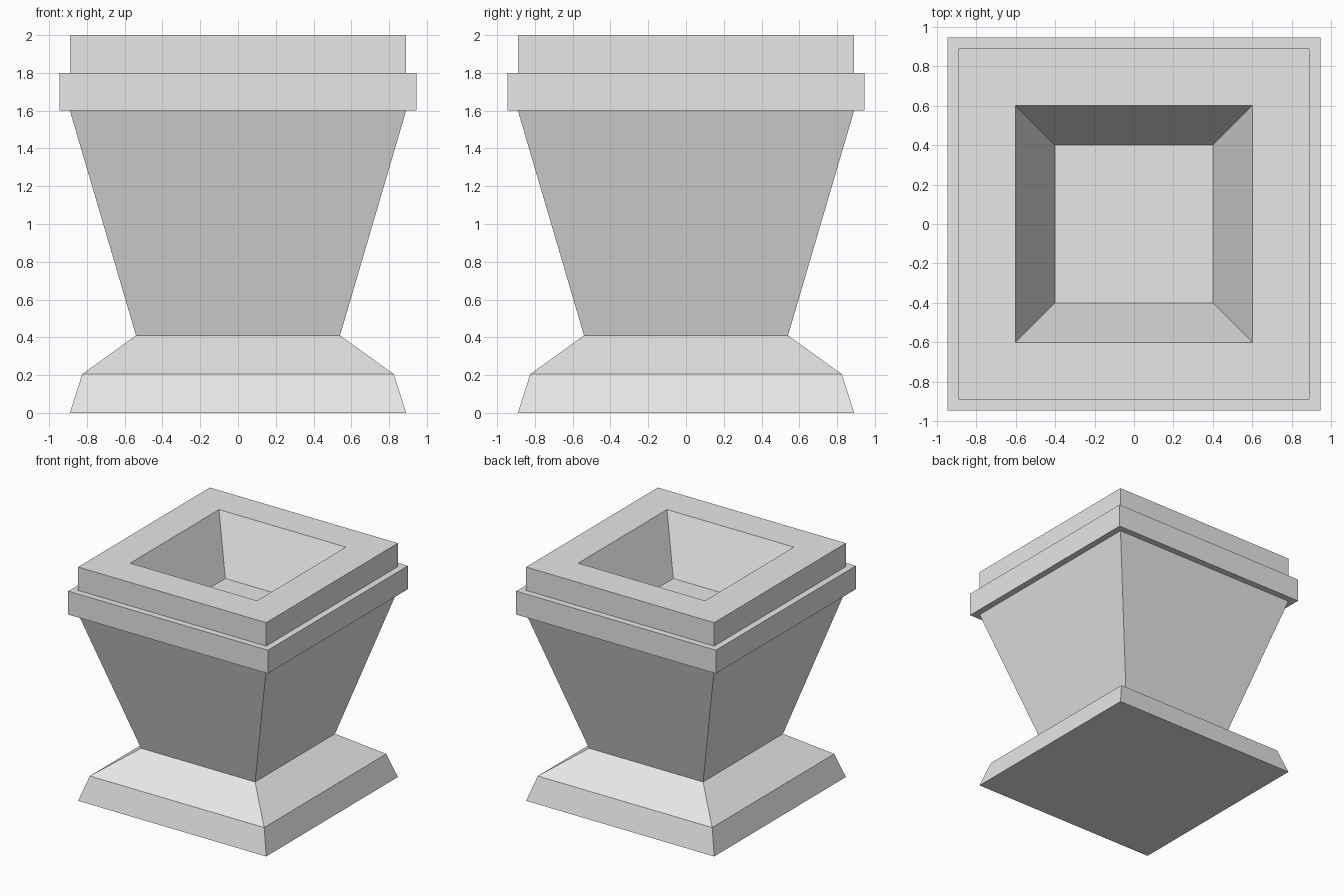
import bpy
import bmesh

if "Cube" in bpy.data.objects:
    bpy.data.objects.remove(bpy.data.objects["Cube"], do_unlink=True)

stone = bpy.data.materials.new("light_grey_stone")
stone.use_nodes = True
colour = (0.8, 0.8, 0.8, 1)
stone.diffuse_color = colour
stone.node_tree.nodes["Principled BSDF"].inputs["Base Color"].default_value = colour

CORNERS = ((-1, -1), (1, -1), (1, 1), (-1, 1))


def square_loft(name, profile, cap_start=False, cap_end=False):
    """Join square rings, given as (half width, height), into one shell."""
    bm = bmesh.new()
    rings = [[bm.verts.new((sx * r, sy * r, z)) for sx, sy in CORNERS]
             for r, z in profile]
    for low, high in zip(rings, rings[1:]):
        for i in range(4):
            j = (i + 1) % 4
            bm.faces.new((low[i], low[j], high[j], high[i]))
    if cap_start:
        bm.faces.new(rings[0][::-1])
    if cap_end:
        bm.faces.new(rings[-1])
    mesh = bpy.data.meshes.new(name)
    bm.to_mesh(mesh)
    bm.free()
    mesh.materials.append(stone)
    obj = bpy.data.objects.new(name, mesh)
    bpy.context.collection.objects.link(obj)
    return obj


# Foot with a sloping shoulder
square_loft("base", [(0.89, 0), (0.825, 0.205), (0.54, 0.41)], cap_start=True)

# Flared body
square_loft("body", [(0.54, 0.41), (0.89, 1.6)])

# Projecting band, with its ledges above and below
square_loft("band", [(0.89, 1.6), (0.945, 1.6), (0.945, 1.8), (0.89, 1.8)])

# Upper rim running down into the tapered basin
square_loft("rim_and_basin", [(0.89, 1.8), (0.89, 2), (0.6, 2), (0.4, 1.54)],
            cap_end=True)
